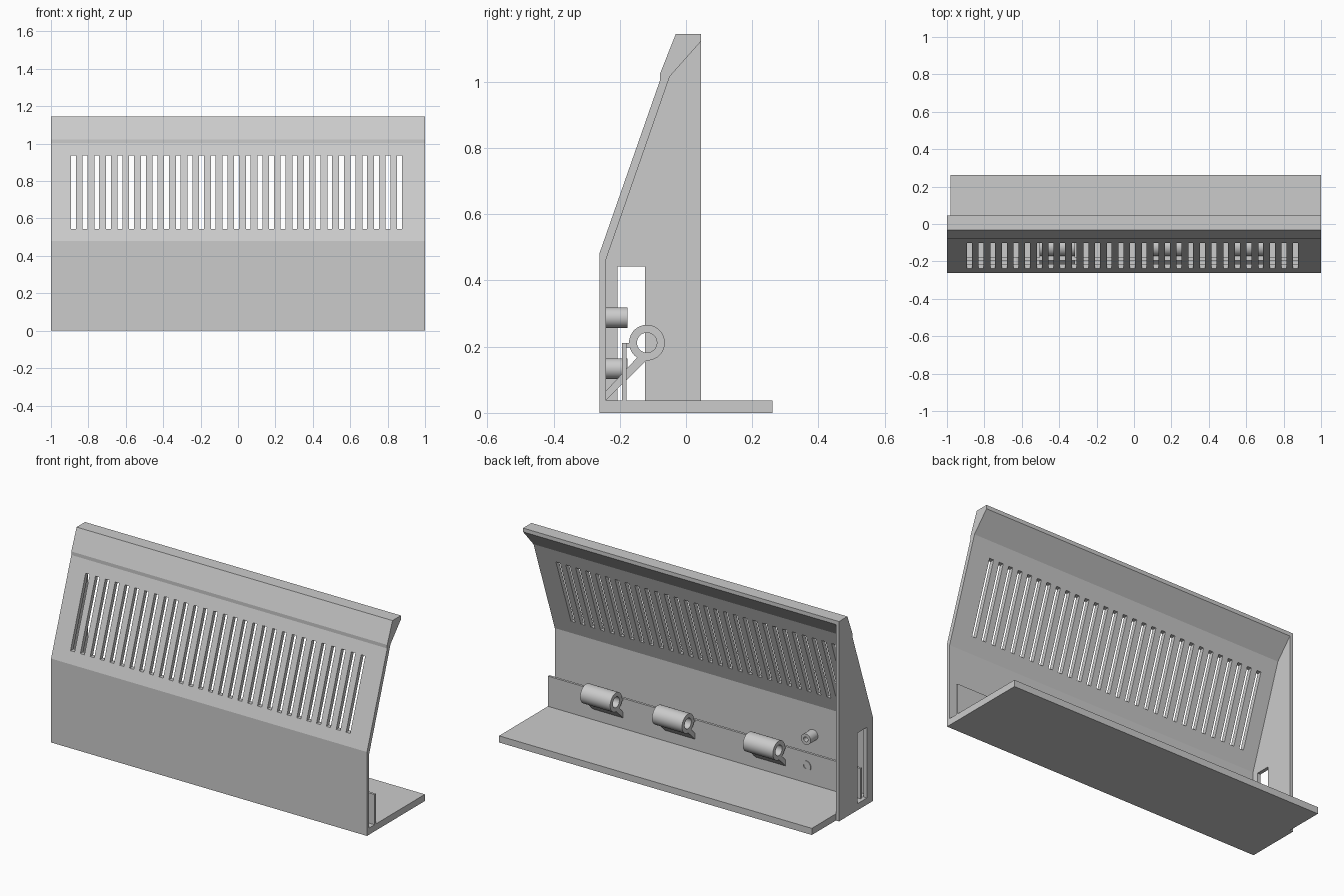
import bpy
import bmesh
from math import cos, sin, tau, radians
from mathutils import Vector

cube = bpy.data.objects.get("Cube")
if cube:
    bpy.data.objects.remove(cube, do_unlink=True)

grey = bpy.data.materials.new("light_grey")
grey.use_nodes = True
GREY = (0.6, 0.6, 0.6, 1)
grey.diffuse_color = GREY
grey.node_tree.nodes["Principled BSDF"].inputs["Base Color"].default_value = GREY


def finish(name, bm):
    bmesh.ops.recalc_face_normals(bm, faces=bm.faces)
    mesh = bpy.data.meshes.new(name)
    bm.to_mesh(mesh)
    bm.free()
    mesh.materials.append(grey)
    obj = bpy.data.objects.new(name, mesh)
    bpy.context.collection.objects.link(obj)
    return obj


def prism(name, profile, x0, x1):
    """Extrude a (y, z) outline along x."""
    bm = bmesh.new()
    face = bm.faces.new([bm.verts.new((x0, y, z)) for y, z in profile])
    geom = bmesh.ops.extrude_face_region(bm, geom=[face])["geom"]
    moved = [v for v in geom if isinstance(v, bmesh.types.BMVert)]
    bmesh.ops.translate(bm, verts=moved, vec=(x1 - x0, 0, 0))
    return finish(name, bm)


def box(name, x0, x1, y0, y1, z0, z1):
    return prism(name, [(y0, z0), (y1, z0), (y1, z1), (y0, z1)], x0, x1)


def tube(name, start, axis, length, outer, inner, sides=48):
    """Hollow cylinder from start along the x or y axis."""
    bm = bmesh.new()
    along = Vector(axis)
    side = Vector((0, 0, 1)).cross(along)
    loops = []
    for radius, dist in ((outer, 0), (outer, length), (inner, length), (inner, 0)):
        loops.append([bm.verts.new(Vector(start) + along * dist + radius *
                      (side * cos(tau * i / sides) + Vector((0, 0, sin(tau * i / sides)))))
                      for i in range(sides)])
    for k in range(4):
        a, b = loops[k], loops[(k + 1) % 4]
        for i in range(sides):
            j = (i + 1) % sides
            bm.faces.new((a[i], a[j], b[j], b[i]))
    obj = finish(name, bm)
    bpy.ops.object.select_all(action='DESELECT')
    obj.select_set(True)
    bpy.context.view_layer.objects.active = obj
    bpy.ops.object.shade_smooth_by_angle(angle=radians(30))
    return obj


def cut(target, cutter):
    cutter.hide_render = True
    cutter.hide_set(True)
    cutter.display_type = 'WIRE'
    mod = target.modifiers.new("cut", 'BOOLEAN')
    mod.operation = 'DIFFERENCE'
    mod.solver = 'EXACT'
    mod.object = cutter


# Outer front outline, shared by the shell and the end panel
front = [(-0.262, 0), (-0.262, 0.48), (-0.079, 1.003), (-0.079, 1.023),
         (-0.031, 1.144), (0.045, 1.144)]
WALL = -0.98

# Front wall, flared lip and base in one bent section
inside = [(0.045, 1.122), (-0.049, 1.016), (-0.242, 0.462), (-0.242, 0.038),
          (0.262, 0.038), (0.262, 0)]
shell = prism("front_wall_and_base", front + inside, WALL, 1)

# Row of ventilation slots
slots = box("slot_cutter", -0.893, -0.867, -0.4, 0.02, 0.545, 0.936)
row = slots.modifiers.new("row", 'ARRAY')
row.count = 29
row.use_relative_offset = False
row.use_constant_offset = True
row.constant_offset_displace = (0.0623, 0, 0)
cut(shell, slots)

# End panel with its window
panel = prism("end_panel", front + [(0.045, 0)], -1, WALL)
cut(panel, box("window_cutter", -1.1, -0.9, -0.207, -0.124, 0.038, 0.442))

# Upright strip behind the front wall
box("inner_strip", WALL, 1, -0.194, -0.18, 0.038, 0.211)

# Hinge barrels with slanted braces and short bridges
brace = [(-0.242, 0.038), (-0.242, 0.066), (-0.143, 0.172), (-0.115, 0.163)]
for i, x in enumerate((-0.505, 0.07, 0.525), 1):
    end = x + 0.19
    tube(f"hinge_barrel_{i}", (x, -0.118, 0.212), (1, 0, 0), 0.19, 0.054, 0.03)
    prism(f"hinge_brace_{i}", brace, x, end)
    box(f"hinge_bridge_{i}", x, end, -0.185, -0.16, 0.198, 0.211)

# Hollow mounting pegs
for label, z in (("lower", 0.134), ("upper", 0.288)):
    tube(f"{label}_peg", (-0.635, -0.244, z), (0, 1, 0), 0.068, 0.031, 0.014, 32)
